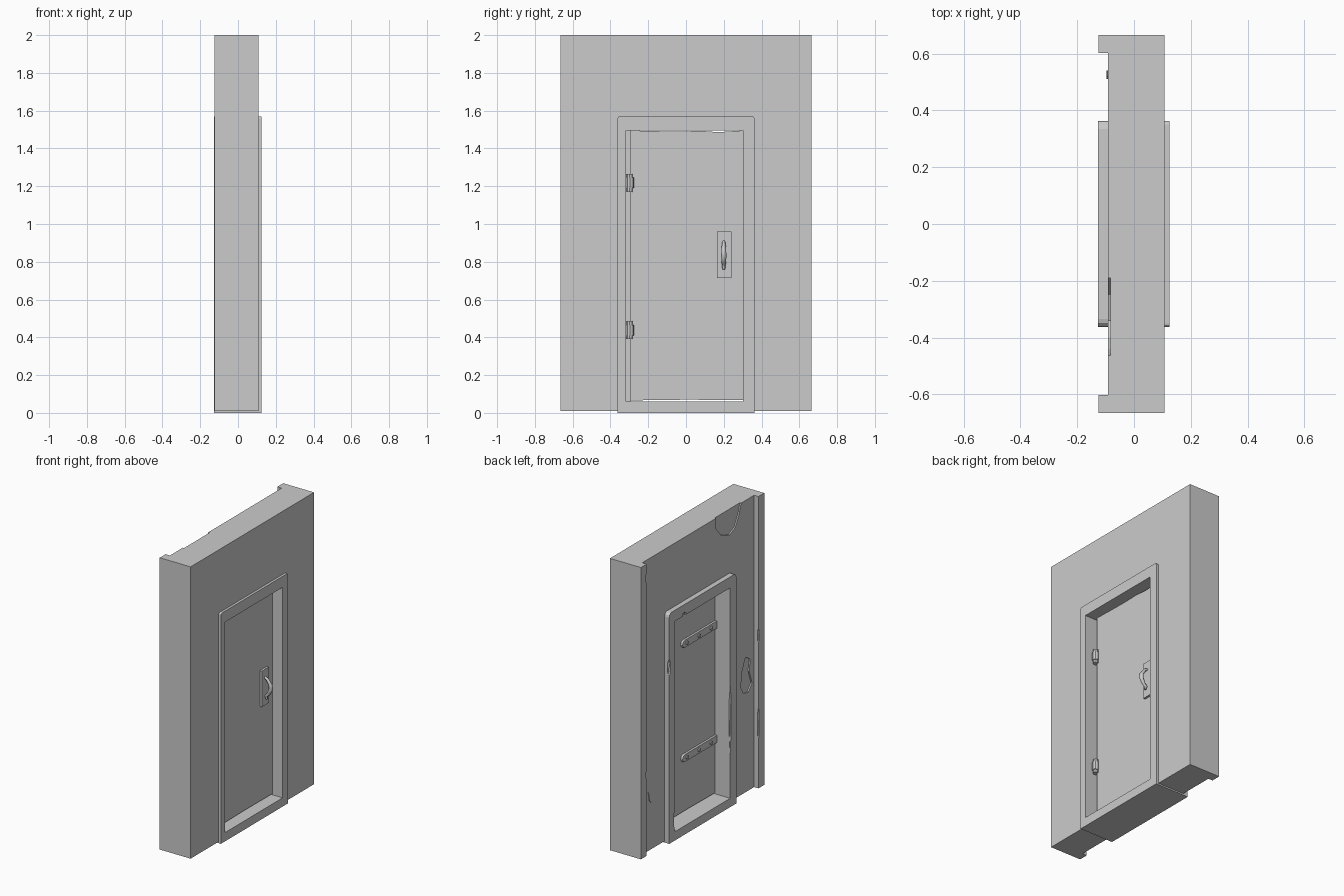
import bpy, bmesh, math
from mathutils import Vector

cube = bpy.data.objects.get("Cube")
if cube:
    bpy.data.objects.remove(cube, do_unlink=True)

grey = bpy.data.materials.new("plain_grey")
grey.use_nodes = True
GREY = (0.6, 0.6, 0.6, 1)
grey.diffuse_color = GREY
grey.node_tree.nodes["Principled BSDF"].inputs["Base Color"].default_value = GREY


def finish(name, bm):
    bmesh.ops.recalc_face_normals(bm, faces=bm.faces[:])
    mesh = bpy.data.meshes.new(name)
    bm.to_mesh(mesh)
    bm.free()
    mesh.materials.append(grey)
    obj = bpy.data.objects.new(name, mesh)
    bpy.context.collection.objects.link(obj)
    return obj


def prism(name, outline, x0, x1):
    """Extrude a (y, z) outline along x."""
    bm = bmesh.new()
    face = bm.faces.new([bm.verts.new((x0, y, z)) for y, z in outline])
    ext = bmesh.ops.extrude_face_region(bm, geom=[face])
    verts = [v for v in ext["geom"] if isinstance(v, bmesh.types.BMVert)]
    bmesh.ops.translate(bm, verts=verts, vec=(x1 - x0, 0, 0))
    return finish(name, bm)


def rect(y0, y1, z0, z1):
    return [(y0, z0), (y1, z0), (y1, z1), (y0, z1)]


def rounded(y0, y1, z0, z1, r, steps=3):
    """Rectangle outline with rounded top corners."""
    pts = [(y0, z0), (y1, z0)]
    for cy, start in ((y1 - r, 0), (y0 + r, math.pi / 2)):
        for i in range(steps + 1):
            a = start + i * math.pi / 2 / steps
            pts.append((cy + r * math.cos(a), z1 - r + r * math.sin(a)))
    return pts


def cut(obj, cutter):
    mod = obj.modifiers.new("cut", "BOOLEAN")
    mod.operation = "DIFFERENCE"
    mod.solver = "EXACT"
    mod.object = cutter
    bpy.context.view_layer.objects.active = obj
    bpy.ops.object.modifier_apply(modifier=mod.name)
    bpy.data.objects.remove(cutter, do_unlink=True)


def chip(obj, x, y, z, r, height):
    """Break a faceted chip out of a vertical edge."""
    bm = bmesh.new()
    bmesh.ops.create_icosphere(bm, subdivisions=1, radius=1)
    for v in bm.verts:
        v.co = Vector((x + v.co.x * r, y + v.co.y * r, z + v.co.z * height / 2))
    cut(obj, finish("chip_cutter", bm))


def cylinder(name, center, radius, depth, sides, axis="Z"):
    bm = bmesh.new()
    bmesh.ops.create_cone(bm, cap_ends=True, segments=sides, radius1=radius,
                          radius2=radius, depth=depth)
    for v in bm.verts:
        if axis == "X":
            v.co = Vector((v.co.z, v.co.x, v.co.y))
        v.co += Vector(center)
    return finish(name, bm)


# Wall slab with a doorway
W, WALL_BACK = 0.665, -0.092
wall = prism("wall", [(-W, 0.01), (-0.34, 0.01), (-0.34, 1.53), (0.34, 1.53),
                      (0.34, 0.01), (W, 0.01), (W, 2), (-W, 2)], WALL_BACK, 0.108)

# Patches of missing plaster on the back
patches = [
    [(-0.19, 2.02), (-0.19, 1.93), (-0.25, 1.86), (-0.34, 1.83), (-0.40, 1.86),
     (-0.44, 1.93), (-0.47, 2.02)],
    [(-0.46, 0.74), (-0.47, 0.84), (-0.51, 0.93), (-0.56, 0.90), (-0.55, 0.82),
     (-0.58, 0.73), (-0.54, 0.68), (-0.49, 0.69)],
]
for patch in patches:
    cut(wall, prism("patch_cutter", patch, -0.12, -0.083))
prism("plaster_flake", [(0.51, 0.33), (0.53, 0.35), (0.54, 0.41), (0.52, 0.38)],
      -0.096, WALL_BACK)

# End pillars on the back
for side, name in ((1, "left_pillar"), (-1, "right_pillar")):
    y0, y1 = sorted((side * 0.602, side * W))
    pillar = prism(name, rect(y0, y1, 0.01, 2), -0.125, WALL_BACK)
    heights = ((0.45, 0.32), (1.05, 0.14)) if side < 0 else ((0.56, 0.08), (1.9, 0.1))
    for z, h in heights:
        chip(pillar, -0.129, side * 0.598, z, 0.015, h)

# Door frame: front half has a wider rebate on the hinge side
front_frame = prism("front_frame", rounded(-0.362, 0.362, 0, 1.57, 0.012), 0.015, 0.125)
cut(front_frame, prism("opening_cutter", rect(-0.317, 0.302, 0.06, 1.495), -0.1, 0.2))
back_frame = prism("back_frame", rounded(-0.362, 0.362, 0, 1.57, 0.028), -0.127, 0.015)
cut(back_frame, prism("opening_cutter", rect(-0.295, 0.302, 0.06, 1.495), -0.2, 0.1))
for y, z, r, h in ((0.366, 1.2, 0.02, 0.15), (-0.292, 0.6, 0.014, 0.6),
                   (0.299, 0.14, 0.016, 0.16), (0.2, 1.495, 0.025, 0.05)):
    chip(back_frame, -0.13, y, z, r, h)

# Door with slightly worn top and bottom edges
prism("door", [(-0.296, 0.066), (0, 0.07), (0.302, 0.068), (0.302, 1.495),
               (0.17, 1.486), (0.08, 1.493), (0, 1.49), (-0.14, 1.491),
               (-0.296, 1.495)], -0.012, 0.049)

for level, z in (("upper", 1.218), ("lower", 0.438)):
    # Hinge barrel and leaf on the front
    cylinder(level + "_hinge_pin", (0.06, -0.298, z), 0.016, 0.095, 8)
    cylinder(level + "_hinge_barrel", (0.06, -0.296, z), 0.021, 0.055, 8)
    prism(level + "_hinge_leaf", rect(-0.317, -0.28, z - 0.046, z + 0.046), 0.04, 0.056)
    # Strap with a rounded tip and three bolts on the back
    tip = [(0.05 + 0.025 * math.cos(a), z + 0.025 * math.sin(a))
           for a in (math.pi * (i / 6 - 0.5) for i in range(7))]
    prism(level + "_strap", [(-0.295, z - 0.025)] + tip + [(-0.295, z + 0.025)],
          -0.027, -0.012)
    for i in range(3):
        cylinder(f"{level}_strap_bolt_{i + 1}", (-0.03, 0.03 - i * 0.13, z),
                 0.012, 0.012, 8, "X")

# Handle plate and bowed pull
prism("handle_plate", rect(0.165, 0.24, 0.715, 0.96), 0.049, 0.064)
curve = bpy.data.curves.new("pull_path", "CURVE")
curve.dimensions = "3D"
curve.bevel_depth = 0.014
curve.bevel_resolution = 1
curve.use_fill_caps = True
path = [(0.062, 0.905, 0.6), (0.082, 0.895, 0.7), (0.106, 0.86, 0.9), (0.108, 0.83, 1),
        (0.09, 0.795, 0.8), (0.072, 0.78, 0.7), (0.078, 0.76, 0.5)]
spline = curve.splines.new("POLY")
spline.points.add(len(path) - 1)
for point, (x, z, r) in zip(spline.points, path):
    point.co = (x, 0.2, z, 1)
    point.radius = r
curve.materials.append(grey)
pull = bpy.data.objects.new("handle_pull", curve)
bpy.context.collection.objects.link(pull)
